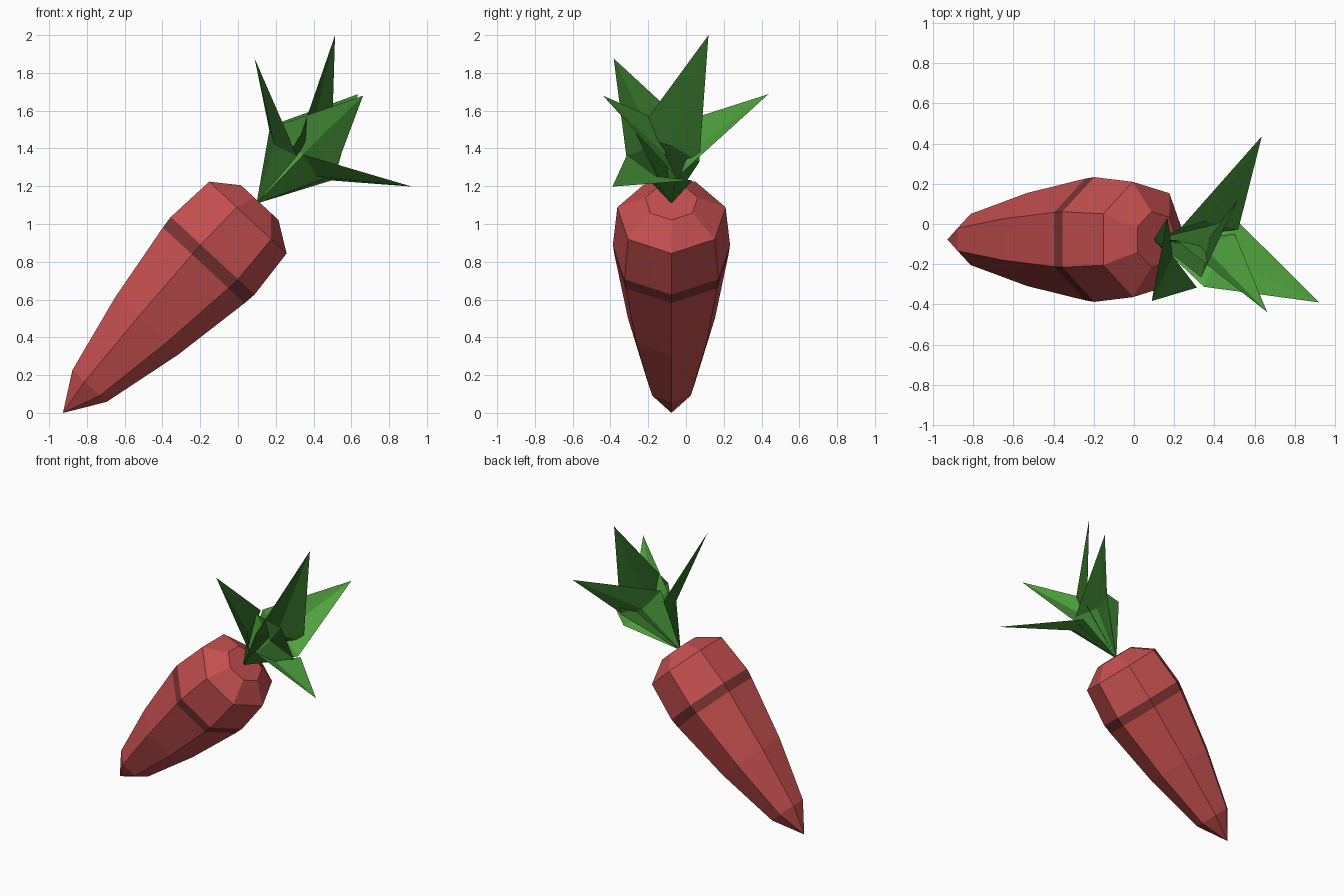
import bpy, bmesh
from math import sin, cos, tau, radians
from mathutils import Vector

if "Cube" in bpy.data.objects:
    bpy.data.objects.remove(bpy.data.objects["Cube"], do_unlink=True)


def make_material(name, color):
    m = bpy.data.materials.new(name)
    m.use_nodes = True
    m.diffuse_color = (*color, 1)
    m.node_tree.nodes["Principled BSDF"].inputs["Base Color"].default_value = (*color, 1)
    return m


def make_object(name, bm, materials):
    mesh = bpy.data.meshes.new(name)
    bm.to_mesh(mesh)
    bm.free()
    for m in materials:
        mesh.materials.append(m)
    obj = bpy.data.objects.new(name, mesh)
    bpy.context.collection.objects.link(obj)
    return obj


red = make_material("root red", (0.56, 0.078, 0.078))
dark_red = make_material("band dark red", (0.2, 0.033, 0.033))
green = make_material("leaf green", (0.08, 0.37, 0.05))
dark_green = make_material("leaf dark green", (0.031, 0.145, 0.021))

# Tilted frame: along the root, across it (downward), and sideways
TIP = Vector((-0.927, -0.077, 0.0))
ALONG = Vector((0.68, 0, 0.733)).normalized()
DOWN = Vector((ALONG.z, 0, -ALONG.x))
SIDE = Vector((0, 1, 0))


def radial(angle):
    return DOWN * cos(angle) + SIDE * sin(angle)


# Seven-sided root with a dark band: (distance from tip, radius) rings
SIDES = 7
RINGS = [(0.2, 0.13), (0.638, 0.237), (1.08, 0.31),
         (1.149, 0.318), (1.424, 0.294), (1.525, 0.142)]
BAND = 2
bm = bmesh.new()
tip = bm.verts.new(TIP)
loops = [[bm.verts.new(TIP + ALONG * d + radial(tau * i / SIDES) * r)
          for i in range(SIDES)] for d, r in RINGS]
for i in range(SIDES):
    j = (i + 1) % SIDES
    bm.faces.new((tip, loops[0][j], loops[0][i]))
    for k in range(len(loops) - 1):
        a, b = loops[k], loops[k + 1]
        face = bm.faces.new((a[i], a[j], b[j], b[i]))
        face.material_index = 1 if k == BAND else 0
bm.faces.new(loops[-1])
bmesh.ops.recalc_face_normals(bm, faces=bm.faces)
make_object("root", bm, [red, dark_red])

# Folded, drooping leaves fanning out from the crown
CROWN = Vector((0.098, -0.077, 1.108))
DROOP = radians(26)


def add_leaf(name, material, azimuth, tilt, length, half_width=0.2, keel=0.05):
    out = radial(radians(azimuth))
    across = ALONG.cross(out)
    t = radians(tilt)

    def reach(angle, dist):
        return CROWN + (ALONG * cos(angle) + out * sin(angle)) * dist

    middle = reach(t - DROOP, length * 0.43)
    under = out * cos(t) - ALONG * sin(t)
    bm = bmesh.new()
    base = bm.verts.new(CROWN)
    end = bm.verts.new(reach(t, length))
    rib = bm.verts.new(middle + under * keel)
    for s in (-1, 1):
        edge = bm.verts.new(middle + across * half_width * s)
        for tri in ((base, edge, rib), (rib, edge, end)):
            bm.faces.new(tri if s > 0 else tri[::-1])
    make_object(name, bm, [material])


add_leaf("leaf_back", green, 90, 33, 0.942)
add_leaf("leaf_upper", dark_green, 147, 21, 1.003)
add_leaf("leaf_right", dark_green, 210, 47.7, 0.827)
add_leaf("leaf_front", green, 274, 24.3, 0.88)
add_leaf("leaf_left", green, 330, 45, 0.884)
